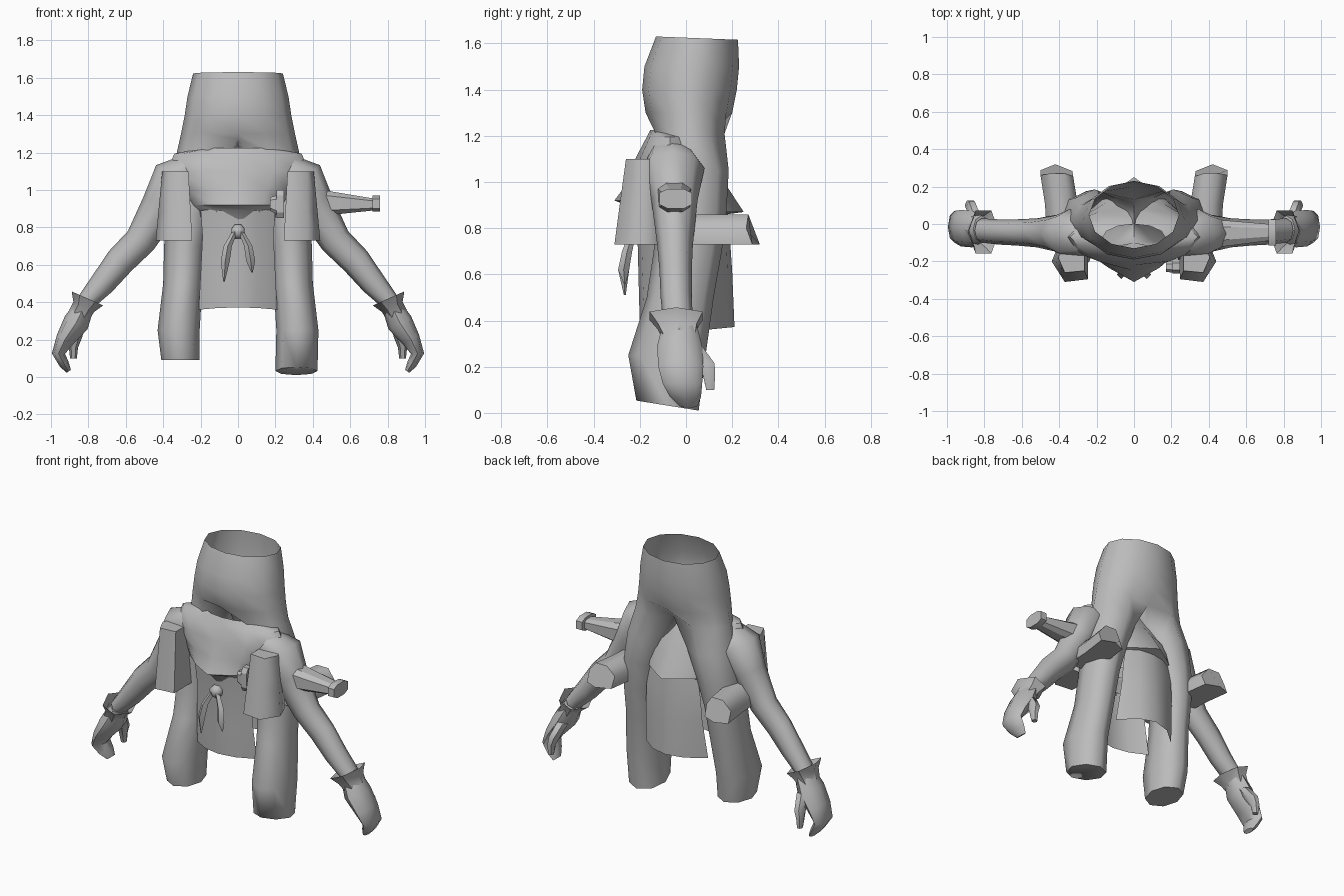
import bpy, bmesh, math
from mathutils import Vector

if "Cube" in bpy.data.objects:
    bpy.data.objects.remove(bpy.data.objects["Cube"])

grey = bpy.data.materials.new("cloth grey")
grey.diffuse_color = (0.5, 0.5, 0.5, 1)
grey.use_nodes = True
grey.node_tree.nodes["Principled BSDF"].inputs["Base Color"].default_value = grey.diffuse_color


def finish(name, bm, angle=55):
    bmesh.ops.remove_doubles(bm, verts=bm.verts, dist=0.0005)
    bmesh.ops.recalc_face_normals(bm, faces=bm.faces)
    me = bpy.data.meshes.new(name)
    bm.to_mesh(me)
    bm.free()
    ob = bpy.data.objects.new(name, me)
    bpy.context.collection.objects.link(ob)
    me.materials.append(grey)
    bpy.ops.object.select_all(action='DESELECT')
    ob.select_set(True)
    bpy.context.view_layer.objects.active = ob
    bpy.ops.object.shade_smooth_by_angle(angle=math.radians(angle))
    return ob


def skin(bm, rings, closed=True, caps=(False, False)):
    vs = [[bm.verts.new(p) for p in r] for r in rings]
    n = len(vs[0])
    for a, b in zip(vs, vs[1:]):
        for i in range(n if closed else n - 1):
            j = (i + 1) % n
            bm.faces.new((a[i], a[j], b[j], b[i]))
    if caps[0]:
        bm.faces.new(vs[0])
    if caps[1]:
        bm.faces.new(vs[-1])


def loft(name, rings, closed=True, caps=(False, False), angle=55):
    bm = bmesh.new()
    skin(bm, rings, closed, caps)
    return finish(name, bm, angle)


def flat_ring(z, x, rx, y0, y1, n=8):
    """Horizontal oval from front y0 to back y1."""
    cy, ry = (y0 + y1) / 2, (y1 - y0) / 2
    return [(x + rx * math.sin(t), cy - ry * math.cos(t), z)
            for t in (2 * math.pi * i / n for i in range(n))]


def limb(path, s, n=8):
    """Rings square to a path in the xz plane: x, z, half thickness, y0, y1."""
    rings = []
    for k, (x, z, r, y0, y1) in enumerate(path):
        a, b = path[max(k - 1, 0)], path[min(k + 1, len(path) - 1)]
        d = Vector((b[0] - a[0], b[1] - a[1])).normalized()
        ring = []
        for i in range(n):
            t = 2 * math.pi * i / n
            u, v = r * math.cos(t), math.sin(t)
            ring.append((s * (x - d.y * u), (y0 + y1) / 2 + v * (y1 - y0) / 2, z + d.x * u))
        rings.append(ring)
    return rings


# Trousers: open waist, forking into two capped legs
bm = bmesh.new()
waist = [flat_ring(z, 0, rx, y0, y1, 12) for z, rx, y0, y1 in (
    (1.63, .24, -.13, .225), (1.5, .27, -.18, .23),
    (1.4, .285, -.19, .22), (1.3, .305, -.175, .20))]
waist[0] = [(x, y, z - .04 * (y + .13)) for x, y, z in waist[0]]
fork = flat_ring(1.21, 0, .325, -.155, .19, 12)
fork[0], fork[6] = (0, -.10, 1.27), (0, .13, 1.23)
skin(bm, waist + [fork])
for s in (1, -1):
    rings = [[fork[(s * i) % 12] for i in range(7)] + [(0, .015, 1.23)]]
    foot = (.01, .20, .425, -.215, .055) if s > 0 else (.09, .205, .41, -.215, .055)
    for z, x0, x1, y0, y1 in ((1.05, .06, .36, -.14, .185), (.87, .13, .385, -.13, .175),
                              (.70, .175, .395, -.14, .155), (.50, .19, .40, -.17, .12),
                              (.25, .205, .43, -.25, .085), foot):
        cx, rx, cy, ry = (x0 + x1) / 2, (x1 - x0) / 2, (y0 + y1) / 2, (y1 - y0) / 2
        ring = []
        for i in range(8):
            t = math.radians(-45 + 45 * i)
            y = cy - ry * math.cos(t)
            # the right hem slopes down towards the heel
            ring.append((s * (cx + rx * math.sin(t)), y, z + (.16 * (.055 - y) if z < .05 else 0)))
        rings.append(ring)
    skin(bm, rings, caps=(False, True))
finish("trousers", bm, 75)

# Jacket with sloping shoulders, flaring to a pointed hem front and back
rings = []
for z, rx, y0, y1, front, back, drop in (
        (1.225, .17, -.155, .0, 0, 0, 0), (1.195, .34, -.17, .03, 0, 0, 0),
        (1.10, .38, -.22, .085, 0, 0, 0), (1.0, .31, -.235, .135, .015, .03, 0),
        (.92, .27, -.265, .19, .045, .06, .05), (.89, .23, -.225, .165, .01, .01, .03),
        (.76, .20, -.19, .13, 0, 0, 0)):
    ring = flat_ring(z, 0, rx, y0, y1, 12)
    ring[0] = (0, y0 - front, z)
    ring[6] = (0, y1 + back, z)
    rings.append([(x, y, zz - (drop if y > 0 else 0)) for x, y, zz in ring])
loft("jacket", rings, angle=50)


# Front and back hanging panels, curved across their width
def panel(name, rows):
    loft(name, [[(w * u, mid + (edge - mid) * u * u, z + .012 * (1 - u * u))
                 for u in (-1, -.5, 0, .5, 1)] for z, w, edge, mid in rows], closed=False)


panel("front_panel", ((.89, .20, -.15, -.225), (.75, .19, -.14, -.21),
                      (.55, .20, -.13, -.205), (.36, .21, -.11, -.20)))
panel("back_panel", ((.86, .17, .12, .18), (.75, .19, .125, .19),
                     (.60, .20, .12, .20), (.36, .22, .09, .21)))

for s, side in ((1, "right"), (-1, "left")):
    # Sleeve and forearm
    loft(side + "_arm", limb((
        (.27, 1.10, .09, -.17, .04), (.345, 1.06, .118, -.19, .08), (.41, .92, .105, -.15, .05),
        (.52, .73, .085, -.125, .03), (.63, .62, .08, -.115, .025),
        (.725, .50, .068, -.11, .025), (.815, .40, .05, -.10, .03)), s), angle=75)
    # Flared glove cuff
    loft(side + "_cuff", limb((
        (.805, .42, .092, -.175, .09), (.825, .375, .062, -.135, .06),
        (.85, .33, .06, -.11, .05)), s, 6), angle=40)
    # Mitten hand with curled fingertips
    loft(side + "_hand", limb((
        (.815, .39, .05, -.10, .045), (.865, .29, .07, -.125, .07),
        (.925, .20, .05, -.12, .075), (.96, .125, .035, -.10, .07),
        (.93, .07, .027, -.07, .065), (.905, .03, .014, -.03, .05)), s, 8), caps=(True, True))
    loft(side + "_thumb", limb((
        (.845, .29, .035, .0, .07), (.868, .21, .032, .04, .13),
        (.88, .16, .025, .07, .13), (.88, .10, .018, .085, .125)), s, 6), caps=(True, True))
    # Front pouch, wider at the bottom
    top = ((.265, -.25), (.37, -.26), (.405, -.18), (.38, -.10), (.265, -.10))
    base = ((.245, -.295), (.37, -.31), (.44, -.20), (.40, -.10), (.245, -.10))
    mid = [((a[0] * .4 + b[0] * .6), (a[1] * .4 + b[1] * .6)) for a, b in zip(top, base)]
    loft(side + "_front_pouch", [[(s * x, y, z) for x, y in r] for r, z in
                                 ((top, 1.10), (mid, .88), (base, .73))],
         caps=(True, True), angle=80)
    # Rear pouch pointing backwards, with a slanted pointed end
    cut = ((.33, .73), (.325, .80), (.37, .86), (.45, .86), (.50, .80), (.50, .73), (.42, .73))
    rings = []
    for y, shift in ((-.06, -.03), (.10, -.025), (.27, 0)):
        rings.append([(s * (x + shift), y + (.38 * (.86 - z) - .4 * abs(x - .42) * (z < .85)
                       if y > .2 else 0), z) for x, z in cut])
    loft(side + "_rear_pouch", rings, caps=(True, True), angle=62)


# Hilt sticking out at one side
def box_ring(x, y0, y1, z0, z1):
    c, d = (y1 - y0) * .25, (z1 - z0) * .2
    return [(x, y0, z0 + d), (x, y0 + c, z0), (x, y1 - c, z0), (x, y1, z0 + d),
            (x, y1, z1 - d), (x, y1 - c, z1), (x, y0 + c, z1), (x, y0, z1 - d)]


loft("hilt", [box_ring(.36, -.13, .03, .86, 1.01), box_ring(.48, -.12, .02, .865, .995),
              box_ring(.72, -.09, 0, .89, .955)], caps=(True, True), angle=30)
loft("pommel", [box_ring(.718, -.115, .025, .885, .97), box_ring(.76, -.115, .025, .885, .97)],
     caps=(True, True), angle=30)

# Buckle beside the front pouch
loft("buckle", [box_ring(.17, -.255, -.20, .89, .96), box_ring(.205, -.26, -.20, .87, .97),
                box_ring(.206, -.265, -.19, .85, 1.0), box_ring(.245, -.265, -.19, .85, 1.0)],
     caps=(True, True), angle=30)

# Knot with two pointed ribbons
loft("knot", [flat_ring(z, 0, r, -.215 - r, -.185, 6) for z, r in
              ((.815, .02), (.79, .042), (.755, .035), (.74, .015))], caps=(True, True))
for name, s, tip in (("left_ribbon", -1, .51), ("right_ribbon", 1, .56)):
    rows = ((.78, .015, .015, -.23), (.70, .055, .022, -.255),
            (.62, .068, .024, -.27), (tip, .075, .004, -.265))
    loft(name, [flat_ring(z, s * x, r, y - r, y + r, 4) for z, x, r, y in rows],
         caps=(True, True), angle=30)
